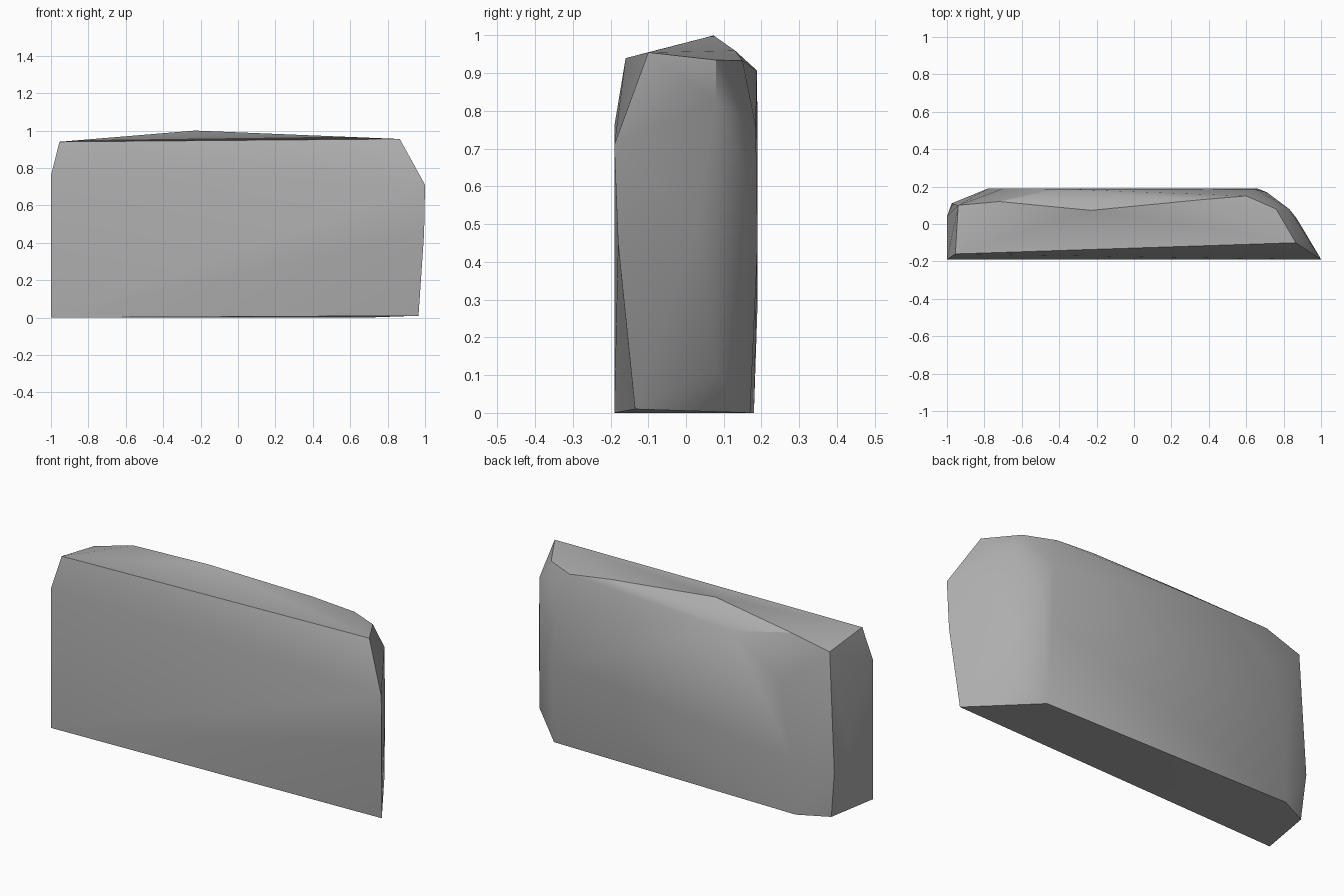
import bpy
import bmesh
import math
from mathutils import Vector

# Remove the default cube
default_cube = bpy.data.objects.get("Cube")
if default_cube:
    bpy.data.objects.remove(default_cube, do_unlink=True)


def make_material(name, colour):
    material = bpy.data.materials.new(name)
    material.use_nodes = True
    material.diffuse_color = colour
    shader = material.node_tree.nodes["Principled BSDF"]
    shader.inputs["Base Color"].default_value = colour
    shader.inputs["Roughness"].default_value = 0.9
    return material


def hull_object(name, outlines, material):
    """Wrap a stone skin tightly around its chiselled corner outlines."""
    mesh = bpy.data.meshes.new(name)
    bm = bmesh.new()
    for outline in outlines:
        for corner in outline:
            bm.verts.new(Vector(corner))
    result = bmesh.ops.convex_hull(bm, input=bm.verts[:])
    unused = {item for item in result["geom_interior"] + result["geom_unused"]
              if isinstance(item, bmesh.types.BMVert)}
    bmesh.ops.delete(bm, geom=list(unused), context="VERTS")
    bmesh.ops.dissolve_limit(bm, angle_limit=math.radians(1),
                             verts=bm.verts[:], edges=bm.edges[:])
    bmesh.ops.recalc_face_normals(bm, faces=bm.faces[:])
    bm.to_mesh(mesh)
    bm.free()
    mesh.materials.append(material)
    stone = bpy.data.objects.new(name, mesh)
    bpy.context.collection.objects.link(stone)
    return stone


# Broad front face, leaning back at the top and lower right
front_outline = [
    (-1, -.19, 0), (-1, -.19, .76), (-.955, -.16, .94),
    (.865, -.1, .955), (1, -.19, .71), (.995, -.18, .45), (.965, -.135, .01),
]

# Ridge and chipped facets along the top
top_outline = [
    (-.94, .1, .9), (-.72, .12, .955), (-.23, .073, 1), (.36, .13, .96),
    (-.41, .188, .907), (.6, .15, .933), (.76, .08, .935),
]

# Flat back face
back_outline = [
    (-.7, .19, .7), (-.78, .19, .3), (-.79, .18, 0),
    (.65, .185, .76), (.66, .19, .45), (.68, .17, 0),
]

# Rounded rear corners at both ends
end_outline = [
    (-1, .04, .4), (-.975, .11, .25), (-.95, .1, 0),
    (.83, .08, .11), (.71, .17, .6), (.83, .08, .83), (.87, .03, .5),
]

stone_grey = make_material("stone grey", (.42, .42, .42, 1))
stone_block = hull_object(
    "stone_block",
    [front_outline, top_outline, back_outline, end_outline],
    stone_grey,
)

# Soft worn surfaces with crisp chipped edges
bpy.ops.object.select_all(action="DESELECT")
stone_block.select_set(True)
bpy.context.view_layer.objects.active = stone_block
bpy.ops.object.shade_smooth_by_angle(angle=math.radians(32))
